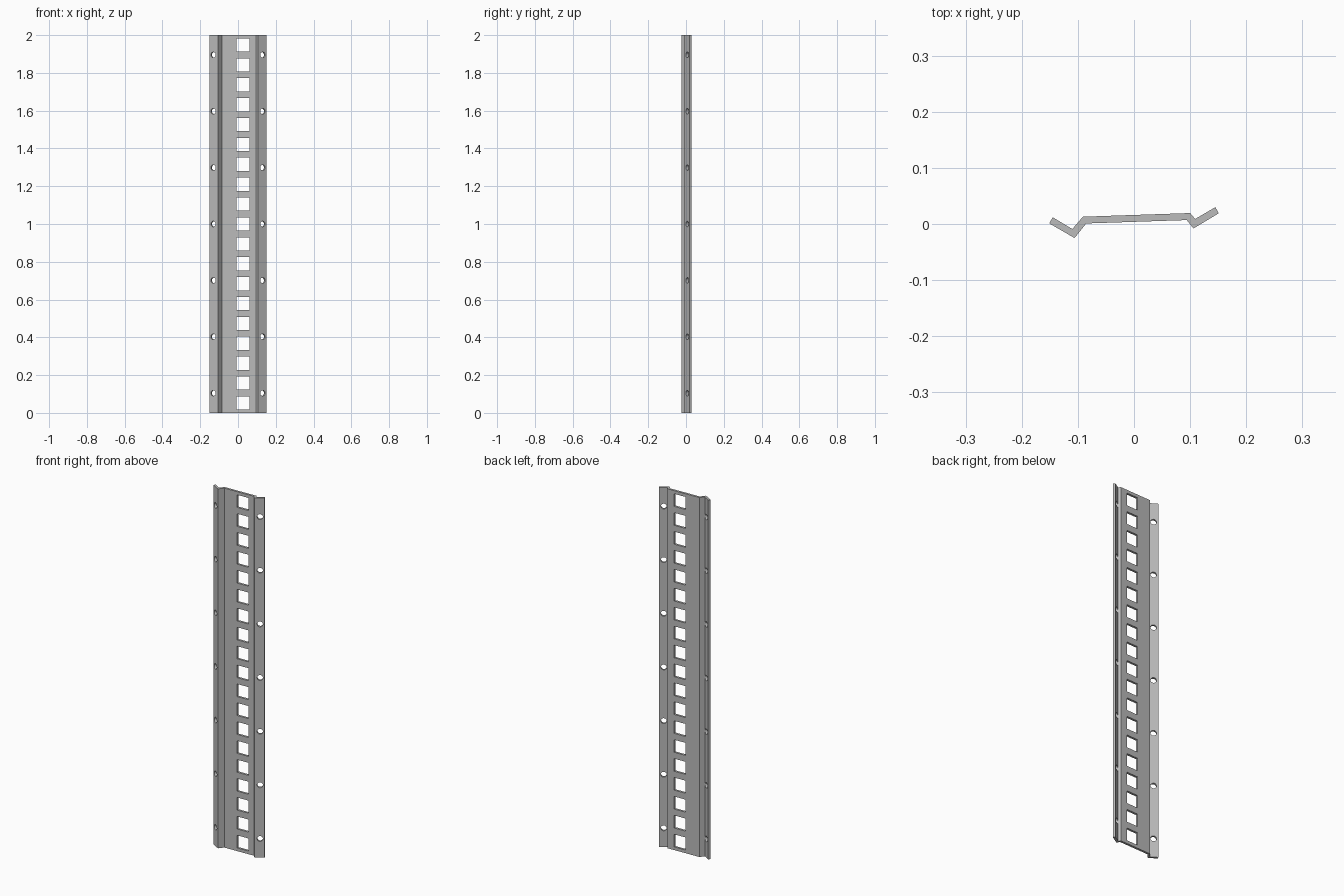
import bpy
import bmesh
from math import radians
from mathutils import Matrix, Vector

cube = bpy.data.objects.get("Cube")
if cube:
    bpy.data.objects.remove(cube, do_unlink=True)

HEIGHT = 2.0

steel = bpy.data.materials.new("grey steel")
steel.use_nodes = True
GREY = (0.5, 0.5, 0.5, 1)
steel.diffuse_color = GREY
steel.node_tree.nodes["Principled BSDF"].inputs["Base Color"].default_value = GREY


def add_object(name, bm):
    bmesh.ops.recalc_face_normals(bm, faces=bm.faces)
    mesh = bpy.data.meshes.new(name)
    bm.to_mesh(mesh)
    bm.free()
    mesh.materials.append(steel)
    obj = bpy.data.objects.new(name, mesh)
    bpy.context.collection.objects.link(obj)
    return obj


# Folded sheet: front edge left to right, then back edge right to left
profile = [
    (-0.151, 0.001), (-0.106, -0.025), (-0.085, 0.001),
    (0.094, 0.007), (0.106, -0.008), (0.151, 0.019),
    (0.145, 0.030), (0.109, 0.009), (0.100, 0.0195),
    (-0.091, 0.013), (-0.110, -0.009), (-0.145, 0.012),
]
bm = bmesh.new()
base = bm.faces.new([bm.verts.new((x, y, 0)) for x, y in profile])
ext = bmesh.ops.extrude_face_region(bm, geom=[base])
top = [v for v in ext["geom"] if isinstance(v, bmesh.types.BMVert)]
bmesh.ops.translate(bm, verts=top, vec=Vector((0, 0, HEIGHT)))
rail = add_object("track_rail", bm)

# Cutters for the square slots and the bolt holes
cut = bmesh.new()


def placed(x, y, z, angle):
    return Matrix.Translation((x, y, z)) @ Matrix.Rotation(radians(angle), 4, "Z")


SLOTS = 19
for i in range(SLOTS):
    z = HEIGHT * (i + 0.5) / SLOTS
    scale = Matrix.Diagonal((0.07, 0.06, 0.07, 1))
    bmesh.ops.create_cube(cut, size=1, matrix=placed(0.026, 0.01, z, 1.9) @ scale)

upright = Matrix.Rotation(radians(90), 4, "X")
for x, y, angle in ((-0.1285, -0.0065, -30), (0.1275, 0.0125, 30)):
    for i in range(-3, 4):
        bmesh.ops.create_cone(cut, cap_ends=True, segments=24, radius1=0.015,
                              radius2=0.015, depth=0.03,
                              matrix=placed(x, y, 1 + i * 0.2985, angle) @ upright)
cutter = add_object("hole_cutter", cut)
cutter.hide_render = True

# Punch the holes and drop the helper
mod = rail.modifiers.new("holes", "BOOLEAN")
mod.operation = "DIFFERENCE"
mod.solver = "EXACT"
mod.object = cutter
bpy.ops.object.select_all(action="DESELECT")
rail.select_set(True)
bpy.context.view_layer.objects.active = rail
bpy.ops.object.modifier_apply(modifier=mod.name)
bpy.data.objects.remove(cutter, do_unlink=True)
bpy.ops.object.shade_smooth_by_angle(angle=radians(25))
